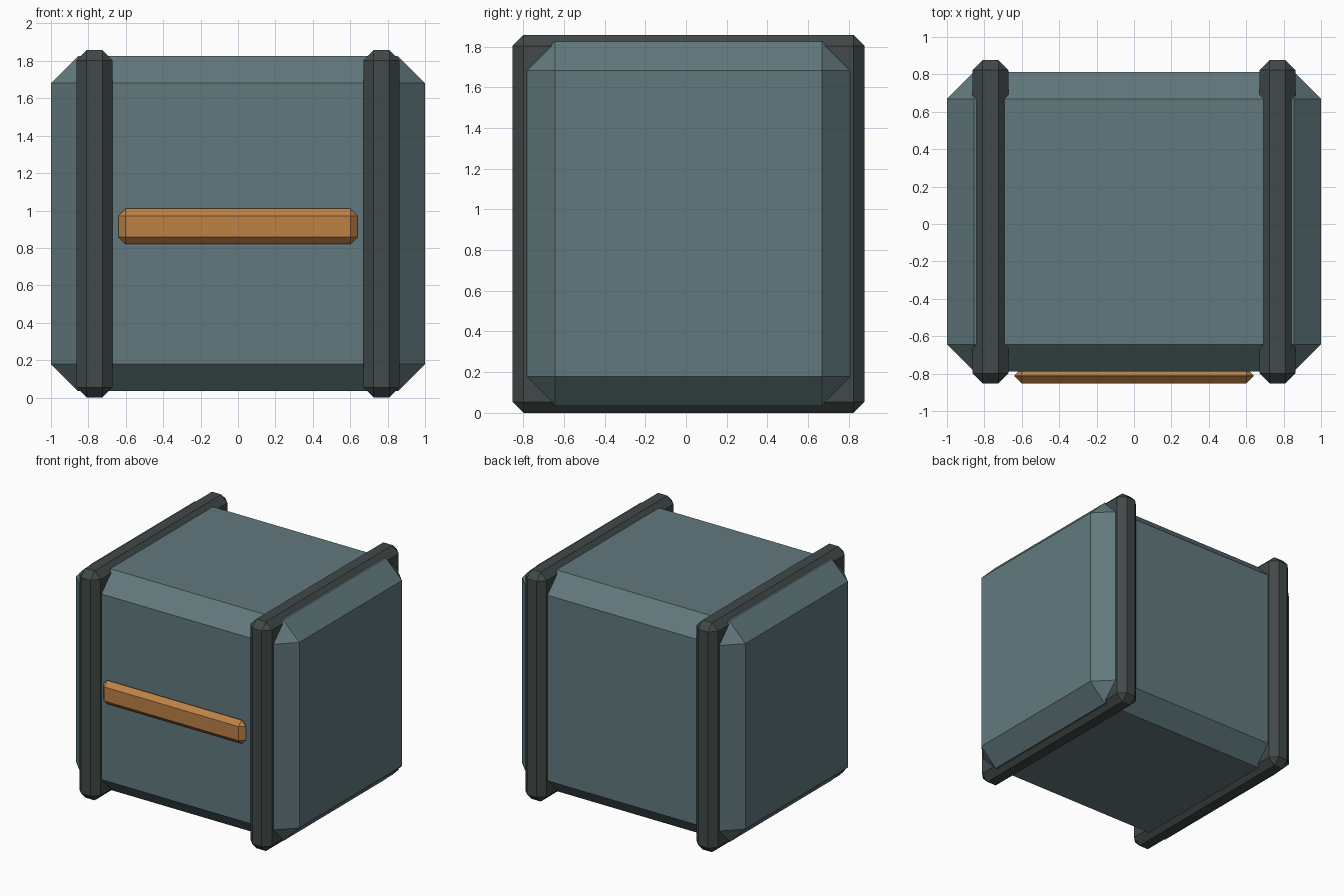
import bpy

if "Cube" in bpy.data.objects:
    bpy.data.objects.remove(bpy.data.objects["Cube"])


def material(name, rgb):
    mat = bpy.data.materials.new(name)
    mat.diffuse_color = (*rgb, 1.0)
    mat.use_nodes = True
    mat.node_tree.nodes["Principled BSDF"].inputs["Base Color"].default_value = mat.diffuse_color
    return mat


def chamfered_box(name, lo, hi, chamfer, mat):
    """Box between two corners with a single flat chamfer on every edge."""
    size = [b - a for a, b in zip(lo, hi)]
    centre = [(a + b) / 2 for a, b in zip(lo, hi)]
    bpy.ops.mesh.primitive_cube_add(size=1, location=centre)
    ob = bpy.context.object
    ob.name = name
    ob.scale = size
    bpy.ops.object.transform_apply(location=False, rotation=False, scale=True)
    bevel = ob.modifiers.new("chamfer", 'BEVEL')
    bevel.width = chamfer
    bevel.segments = 1
    bevel.limit_method = 'NONE'
    ob.data.materials.append(mat)
    return ob


body_mat = material("teal_grey_paint", (0.122, 0.191, 0.205))
strap_mat = material("dark_metal", (0.053, 0.067, 0.065))
bar_mat = material("orange_paint", (0.51, 0.22, 0.06))

# Main crate body
chamfered_box("crate_body", (-1, -0.788, 0.035), (1, 0.813, 1.825), 0.144, body_mat)

# Straps wrapping the crate near each side
for side, x in (("left", -0.767), ("right", 0.767)):
    chamfered_box(f"{side}_strap", (x - 0.096, -0.852, 0), (x + 0.096, 0.877, 1.857),
                  0.054, strap_mat)

# Raised bar across the front
chamfered_box("front_bar", (-0.64, -0.852, 0.82), (0.64, -0.772, 1.01), 0.038, bar_mat)
